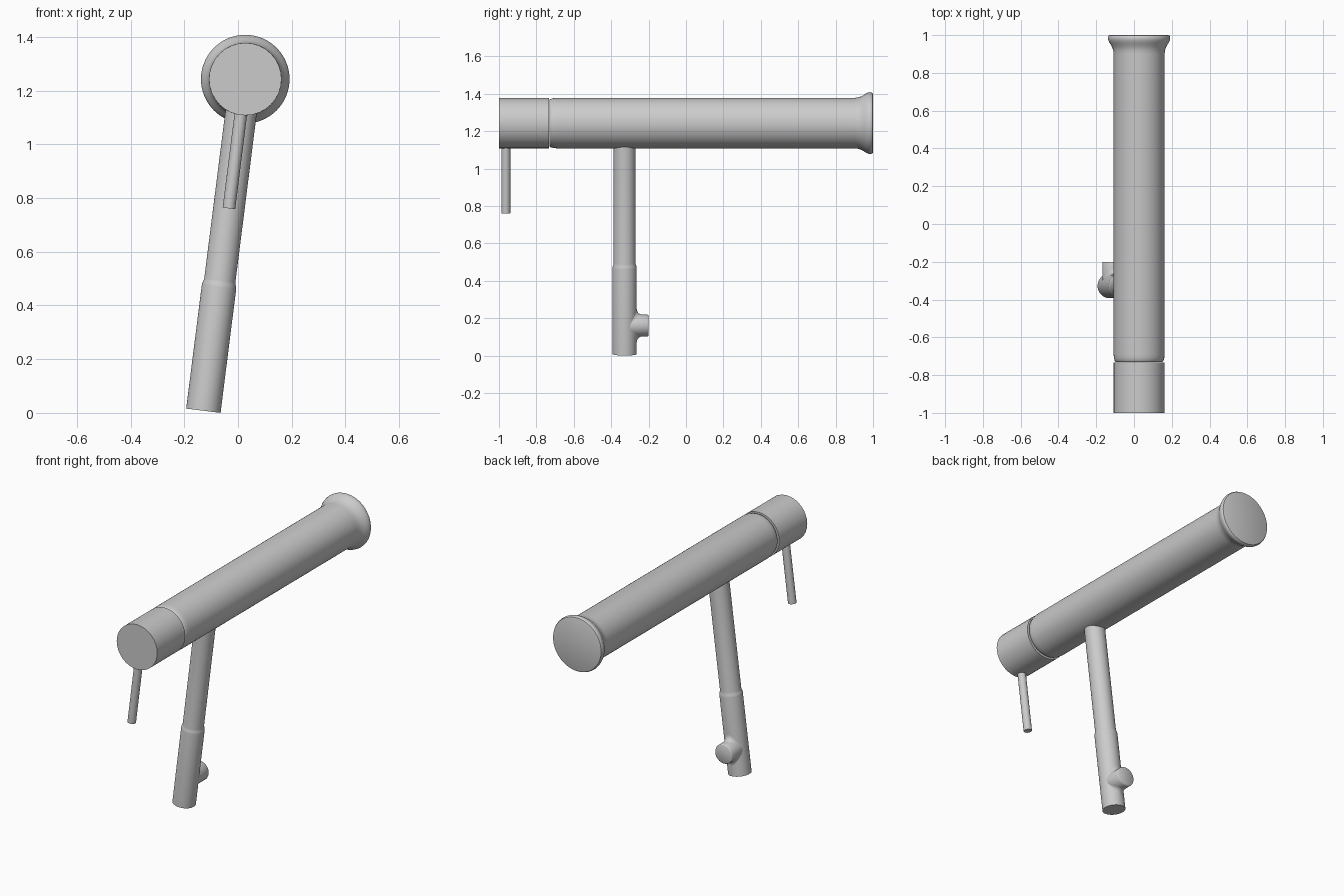
import bpy, bmesh, math
from mathutils import Matrix, Vector

if "Cube" in bpy.data.objects:
    bpy.data.objects.remove(bpy.data.objects["Cube"])

AXIS_X, AXIS_Z = 0.027, 1.243      # centre line of the main tube
TILT = math.radians(7.2)           # sideways lean of leg and pin


def loft(name, rings, matrix, smooth=True):
    """Skin a list of point rings, close both ends."""
    bm = bmesh.new()
    loops = [[bm.verts.new(p) for p in ring] for ring in rings]
    n = len(loops[0])
    for a, b in zip(loops, loops[1:]):
        for i in range(n):
            j = (i + 1) % n
            bm.faces.new((a[i], a[j], b[j], b[i]))
    bm.faces.new(loops[0][::-1])
    bm.faces.new(loops[-1])
    bmesh.ops.recalc_face_normals(bm, faces=bm.faces)
    mesh = bpy.data.meshes.new(name)
    bm.to_mesh(mesh)
    bm.free()
    obj = bpy.data.objects.new(name, mesh)
    bpy.context.collection.objects.link(obj)
    obj.matrix_world = matrix
    if smooth:
        bpy.ops.object.select_all(action='DESELECT')
        obj.select_set(True)
        bpy.context.view_layer.objects.active = obj
        bpy.ops.object.shade_smooth_by_angle(angle=math.radians(35))
    return obj


def lathe(name, profile, matrix, sides=64, smooth=True):
    """Revolve (radius, height) points around local z."""
    rings = [[(r * math.cos(t), r * math.sin(t), h)
              for t in (2 * math.pi * i / sides for i in range(sides))]
             for r, h in profile]
    return loft(name, rings, matrix, smooth)


# local z runs along world +y for the main tube
along_y = Matrix.Translation((AXIS_X, 0, AXIS_Z)) @ Matrix.Rotation(-math.pi / 2, 4, 'X')


def hanging(y):
    """Tilted frame with its origin on the tube centre line."""
    return Matrix.Translation((AXIS_X, y, AXIS_Z)) @ Matrix.Rotation(TILT, 4, 'Y')


# main tube with eased front edge and flared, rounded rear lip
lathe("spout_tube", [
    (0.124, -0.73), (0.129, -0.724), (0.133, -0.71), (0.135, -0.69),
    (0.135, 0.90), (0.137, 0.92), (0.142, 0.935), (0.150, 0.95),
    (0.158, 0.962), (0.163, 0.973), (0.165, 0.982), (0.164, 0.991),
    (0.160, 0.998), (0.155, 1.0)], along_y)

# front turning cap
lathe("front_cap", [(0.135, -1.0), (0.135, -0.733)], along_y, sides=32)

# thin lever pin under the cap
lathe("lever_pin", [(0.0235, -0.131), (0.0235, -0.485)], hanging(-0.963), sides=32)

# leg: slimmer upper part stepping out to the base sleeve
LEG_R = 0.0645
leg_frame = hanging(-0.328)
lathe("leg", [
    (0.0585, -0.118), (0.0585, -0.755), (0.0595, -0.762), (0.0635, -0.772),
    (LEG_R, -0.780), (LEG_R, -1.2448)], leg_frame)

# side outlet, blended into the leg above and below by a fillet
STUB_R, STUB_Z, FILLET, SIDES = 0.058, -1.091, 0.032, 48
rings = []
for k in range(7):
    a = k / 6 * math.pi / 2
    ring = []
    for i in range(SIDES):
        t = 2 * math.pi * i / SIDES
        f = FILLET * math.sin(t) ** 2
        u = STUB_R * math.cos(t)
        w = (STUB_R + f * (1 - math.sin(a))) * math.sin(t)
        y = math.sqrt(LEG_R ** 2 - u ** 2) + f * (1 - math.cos(a))
        ring.append((u, y, STUB_Z + w))
    rings.append(ring)
for r, y in ((STUB_R, 0.122), (STUB_R - 0.002, 0.126), (STUB_R - 0.005, 0.128)):
    rings.append([(r * math.cos(2 * math.pi * i / SIDES), y,
                   STUB_Z + r * math.sin(2 * math.pi * i / SIDES)) for i in range(SIDES)])
loft("side_outlet", rings, leg_frame)
